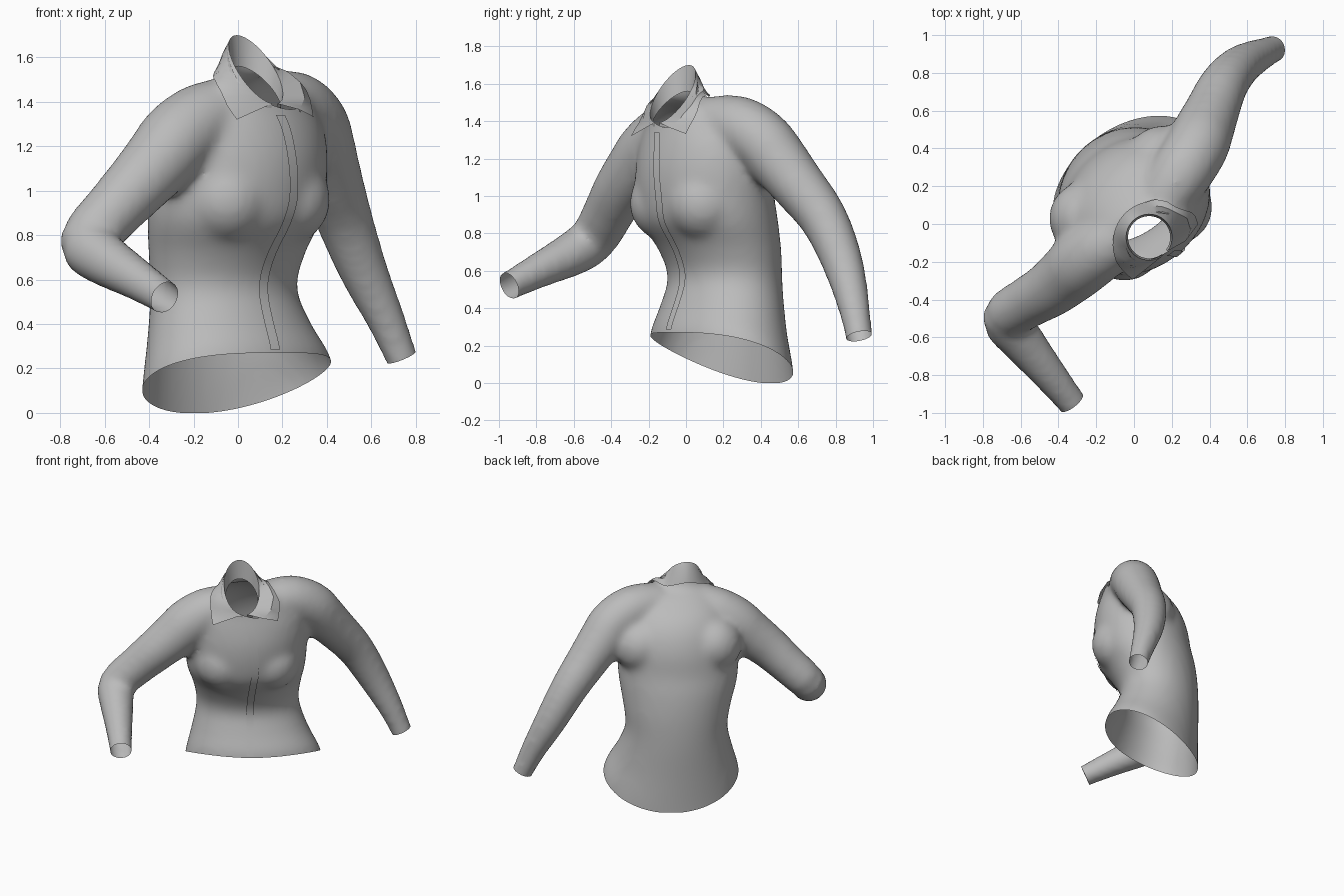
import bpy, bmesh, math
from mathutils import Vector

cube = bpy.data.objects.get("Cube")
if cube:
    bpy.data.objects.remove(cube)

fabric = bpy.data.materials.new("grey_fabric")
fabric.use_nodes = True
GREY = (0.5, 0.5, 0.5, 1)
fabric.diffuse_color = GREY
fabric.node_tree.nodes["Principled BSDF"].inputs["Base Color"].default_value = GREY

# Wearer's own directions, turned away from the world axes
TURN = math.radians(36)
SIDE = Vector((math.cos(TURN), math.sin(TURN), 0))
FORWARD = Vector((math.sin(TURN), -math.cos(TURN), 0))
HEM_CENTRE, HEM_Z = Vector((-0.005, 0.19, 0)), 0.27


def hem_drop(facing):
    """How far the shirt tail hangs below the front hem."""
    return HEM_Z * max(0, (1 - facing) / 2) ** 1.5


def spline(rows, steps):
    """Smooth curve through rows of numbers."""
    out = []
    for i in range(len(rows) - 1):
        p, q, r, s = (rows[max(0, min(len(rows) - 1, i + k))] for k in (-1, 0, 1, 2))
        for k in range(steps):
            t = k / steps
            out.append([b + t * (c - a) / 2 + t * t * (a - 2.5 * b + 2 * c - d / 2)
                        + t ** 3 * (1.5 * (b - c) + (d - a) / 2)
                        for a, b, c, d in zip(p, q, r, s)])
    return out + [list(rows[-1])]


def loft(bm, rings, closed=True, caps=True):
    rows = [[bm.verts.new(p) for p in ring] for ring in rings]
    n = len(rows[0])
    for low, high in zip(rows, rows[1:]):
        for i in range(n if closed else n - 1):
            j = (i + 1) % n
            bm.faces.new((low[i], low[j], high[j], high[i]))
    if caps:
        bm.faces.new(rows[0][::-1])
        bm.faces.new(rows[-1])


def make_object(bm, name, angle=40):
    bmesh.ops.recalc_face_normals(bm, faces=bm.faces)
    mesh = bpy.data.meshes.new(name)
    bm.to_mesh(mesh)
    bm.free()
    mesh.materials.append(fabric)
    ob = bpy.data.objects.new(name, mesh)
    bpy.context.collection.objects.link(ob)
    bpy.ops.object.select_all(action='DESELECT')
    ob.select_set(True)
    bpy.context.view_layer.objects.active = ob
    bpy.ops.object.shade_smooth_by_angle(angle=math.radians(angle))
    return ob


def torso(bm):
    # height, centre x, centre y, half width, half depth, share of tail drop
    levels = [(0.08, -0.005, 0.19, 0.485, 0.335, 1), (0.27, -0.005, 0.19, 0.472, 0.33, 1),
              (0.42, -0.04, 0.2, 0.405, 0.3, 0.7), (0.57, -0.065, 0.21, 0.355, 0.28, 0.3),
              (0.72, -0.05, 0.18, 0.375, 0.305, 0.1), (0.86, -0.02, 0.125, 0.41, 0.345, 0),
              (1.0, 0, 0.1, 0.42, 0.345, 0), (1.15, 0.015, 0.095, 0.415, 0.335, 0),
              (1.28, 0.025, 0.085, 0.39, 0.3, 0), (1.38, 0.035, 0.06, 0.33, 0.25, 0),
              (1.46, 0.055, 0.01, 0.25, 0.19, 0), (1.54, 0.075, -0.05, 0.15, 0.13, 0),
              (1.75, 0.08, -0.07, 0.12, 0.12, 0)]
    rings = []
    for z, cx, cy, a, b, share in spline(levels, 4):
        ring = []
        for i in range(40):
            t = math.tau * i / 40
            p = Vector((cx, cy, z)) + SIDE * a * math.cos(t) + FORWARD * b * math.sin(t)
            p.z -= share * hem_drop(math.sin(t))
            ring.append(p)
        rings.append(ring)
    loft(bm, rings)


def sleeve(bm, path):
    path = spline(path, 3)
    pts = [Vector(p[:3]) for p in path]
    rings = []
    for i, p in enumerate(pts):
        axis = (pts[min(i + 1, len(pts) - 1)] - pts[max(i - 1, 0)]).normalized()
        across = axis.cross(Vector((0, 0, 1))).normalized()
        up = across.cross(axis)
        rings.append([p + path[i][3] * (across * math.cos(math.tau * k / 20)
                                        + up * math.sin(math.tau * k / 20)) for k in range(20)])
    loft(bm, rings)


# Sleeve paths from the neck to just past the cuff, with radius
LEFT = [(0.15, 0.12, 1.38, 0.15), (0.25, 0.27, 1.375, 0.165), (0.33, 0.4, 1.3, 0.168),
        (0.365, 0.485, 1.2, 0.163), (0.41, 0.59, 1.07, 0.148), (0.475, 0.735, 0.88, 0.13),
        (0.56, 0.835, 0.65, 0.112), (0.665, 0.895, 0.42, 0.088), (0.735, 0.925, 0.25, 0.074),
        (0.775, 0.945, 0.15, 0.074)]
RIGHT = [(-0.03, -0.05, 1.37, 0.145), (-0.16, -0.12, 1.32, 0.168), (-0.27, -0.2, 1.235, 0.175),
         (-0.35, -0.27, 1.14, 0.165), (-0.45, -0.35, 1.03, 0.15), (-0.57, -0.42, 0.9, 0.137),
         (-0.68, -0.5, 0.765, 0.13), (-0.6, -0.61, 0.69, 0.12), (-0.47, -0.77, 0.61, 0.098),
         (-0.33, -0.945, 0.52, 0.079), (-0.26, -1.035, 0.475, 0.079)]

# Solid form of the garment, merged into one skin
bm = bmesh.new()
torso(bm)
for path in (LEFT, RIGHT):
    sleeve(bm, path)
# Fullness at the bust and over the shoulder blades: side, forward, height, radius
for side, ahead, height, radius in ((0.165, 0.125, 0.96, 0.2), (0.25, -0.1, 1.15, 0.2)):
    for s in (-1, 1):
        ball = bmesh.ops.create_uvsphere(bm, u_segments=32, v_segments=20, radius=radius)
        bmesh.ops.translate(bm, verts=ball["verts"], vec=Vector((0.01, 0.095, height))
                            + SIDE * side * s + FORWARD * ahead)
shirt = make_object(bm, "shirt_body")
remesh = shirt.modifiers.new("merge", 'REMESH')
remesh.mode, remesh.voxel_size = 'VOXEL', 0.022
smooth = shirt.modifiers.new("soften", 'SMOOTH')
smooth.factor, smooth.iterations = 0.5, 14
graph = bpy.context.evaluated_depsgraph_get()
bm = bmesh.new()
bm.from_mesh(bpy.data.meshes.new_from_object(shirt.evaluated_get(graph)))
bpy.data.objects.remove(shirt)


def cut(bm, point, normal, faces):
    edges = {e for f in faces for e in f.edges}
    verts = {v for f in faces for v in f.verts}
    bmesh.ops.bisect_plane(bm, geom=faces + list(edges) + list(verts), plane_co=point,
                           plane_no=normal, clear_outer=True)


# Open the cuffs
for path in (LEFT, RIGHT):
    end, wrist = Vector(path[-1][:3]), Vector(path[-2][:3])
    near = [f for f in bm.faces if (f.calc_center_median() - end).length < 0.2]
    cut(bm, wrist, end - wrist, near)


def from_hem_centre(p):
    return Vector((p.x, p.y, 0)) - HEM_CENTRE


def slide(sign):
    for v in bm.verts:
        facing = from_hem_centre(v.co).dot(FORWARD) / 0.325
        v.co.z += sign * hem_drop(max(-1, min(1, facing)))


# Open the curved hem: flatten it, slice it, put the curve back
slide(1)
trunk = [f for f in bm.faces if from_hem_centre(f.calc_center_median()).length < 0.56]
cut(bm, Vector((0, 0, HEM_Z)), Vector((0, 0, -1)), trunk)
slide(-1)

# Open the neck on a forward slope
NECK = Vector((0.08, -0.07, 0))
AHEAD, ACROSS = Vector((1, -1, 0)).normalized(), Vector((1, 1, 0)).normalized()
throat = [f for f in bm.faces if f.calc_center_median().z > 1.25
          and (Vector((*f.calc_center_median().xy, 0)) - NECK).length < 0.2]
cut(bm, NECK + Vector((0, 0, 1.53)), AHEAD * 1.25 + Vector((0, 0, 1)), throat)
shirt = make_object(bm, "shirt_body", 60)


# Folded collar: stand, rim and pointed flaps resting on the shirt
def around(angle, radius, z):
    return NECK + (AHEAD * math.cos(angle) + ACROSS * math.sin(angle)) * radius + Vector((0, 0, z))


def rest_on_shirt(p, gap):
    hit, where, normal, index = shirt.closest_point_on_mesh(p)
    return where + normal * gap if (p - where).dot(normal) < gap else p


stand, rim, fold, edge = [], [], [], []
for i in range(-16, 17):
    t = abs(i) / 16                       # 0 at the nape, 1 at the front
    s = 1 if i >= 0 else -1
    a_in = s * math.radians(180 - 172 * t)
    a_out = s * math.radians(180 - 114 * t)
    top = around(a_in, 0.122, 1.545 - 0.155 * math.cos(a_in))
    tip = around(a_out, 0.18 + 0.06 * t ** 2, 1.57 - 0.08 * t - 0.17 * t ** 3)
    stand.append(around(a_in, 0.112, 1.45 - 0.11 * math.cos(a_in)))
    rim.append(top)
    fold.append(rest_on_shirt(top.lerp(tip, 0.5) + Vector((0, 0, 0.02 * (1 - t))), 0.02))
    edge.append(rest_on_shirt(tip, 0.015))
bm = bmesh.new()
loft(bm, [stand, rim, fold, edge], closed=False, caps=False)
make_object(bm, "collar", 35)

# Button placket lying on the chest
line = [(0.18, -0.14, 1.34), (0.22, -0.15, 1.25), (0.24, -0.13, 1.0), (0.22, -0.13, 0.85),
        (0.15, -0.06, 0.68), (0.13, -0.04, 0.55), (0.15, -0.07, 0.4), (0.18, -0.11, 0.285)]
strips = [[], [], []]
for p in spline(line, 4):
    for strip, offset in zip(strips, (-0.025, 0, 0.025)):
        start = Vector(p) + SIDE * offset + FORWARD * 0.5
        hit, where, normal, index = shirt.ray_cast(start, -FORWARD)
        strip.append((where if hit else Vector(p)) + FORWARD * 0.009)
bm = bmesh.new()
loft(bm, strips, closed=False, caps=False)
make_object(bm, "button_placket")
